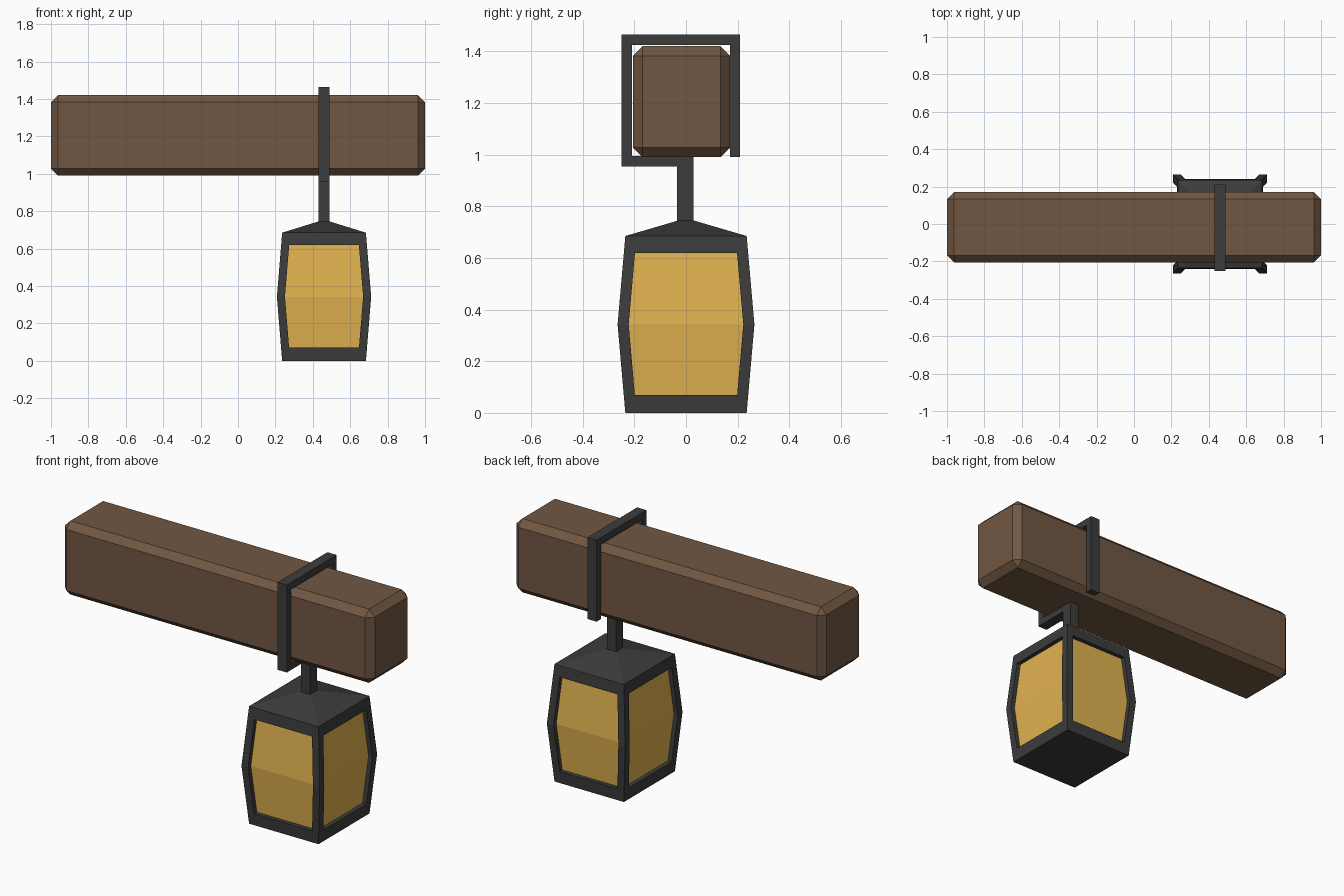
import bpy, bmesh

if "Cube" in bpy.data.objects:
    bpy.data.objects.remove(bpy.data.objects["Cube"])


def material(name, color):
    m = bpy.data.materials.new(name)
    m.diffuse_color = (*color, 1)
    m.use_nodes = True
    m.node_tree.nodes["Principled BSDF"].inputs["Base Color"].default_value = m.diffuse_color
    return m


WOOD = material("wood", (0.165, 0.095, 0.055))
IRON = material("iron", (0.045, 0.045, 0.045))
GLASS = material("amber_glass", (0.76, 0.45, 0.08))


def finish(name, bm, mat):
    me = bpy.data.meshes.new(name)
    bm.to_mesh(me)
    bm.free()
    me.materials.append(mat)
    ob = bpy.data.objects.new(name, me)
    bpy.context.collection.objects.link(ob)
    return ob


# Beam: chamfered timber
bm = bmesh.new()
bmesh.ops.create_cube(bm, size=1)
bmesh.ops.scale(bm, vec=(2, 0.375, 0.43), verts=bm.verts)
bmesh.ops.translate(bm, vec=(0, -0.0175, 1.205), verts=bm.verts)
bmesh.ops.bevel(bm, geom=bm.edges[:], offset=0.037, segments=1,
                profile=0.5, affect='EDGES')
finish("beam", bm, WOOD)

# Hanger: one bent strap profile in the y-z plane, extruded along x
profile = [(-0.035, 0.73), (0.03, 0.73), (0.03, 0.995), (-0.21, 0.995),
           (-0.21, 1.425), (0.17, 1.425), (0.17, 0.99), (0.21, 0.99),
           (0.21, 1.465), (-0.25, 1.465), (-0.25, 0.955), (-0.035, 0.955)]
bm = bmesh.new()
face = bm.faces.new([bm.verts.new((0.43, y, z)) for y, z in profile])
ext = bmesh.ops.extrude_face_region(bm, geom=[face])
bmesh.ops.translate(bm, vec=(0.06, 0, 0),
                    verts=[v for v in ext["geom"] if isinstance(v, bmesh.types.BMVert)])
bmesh.ops.recalc_face_normals(bm, faces=bm.faces[:])
finish("hanger", bm, IRON)

# Lantern: four bulging sides with recessed panes
CX = 0.46
BOTTOM, MID, TOP = 0.0, 0.342, 0.685
BORDER, RECESS = 0.043, 0.025


def half_sizes(z):
    t = 1 - abs(z - MID) / MID
    return 0.224 + 0.028 * t, 0.235 + 0.03 * t


def point(side, u, n, z):
    x, y = [(u, -n), (n, u), (-u, n), (-n, -u)][side]
    return (CX + x, y, z)


def side_loop(side, levels, border, recess):
    """Six points around one side: right edge going up, left edge going down."""
    right, left = [], []
    for z in levels:
        hx, hy = half_sizes(z)
        hu, hn = (hx, hy) if side % 2 == 0 else (hy, hx)
        right.append(point(side, hu - border, hn - recess, z))
        left.append(point(side, border - hu, hn - recess, z))
    return right + left[::-1]


frame, panes = bmesh.new(), bmesh.new()


def add(bm, pts):
    bm.faces.new([bm.verts.new(p) for p in pts])


for s in range(4):
    outer = side_loop(s, (BOTTOM, MID, TOP), 0, 0)
    rim = side_loop(s, (0.07, MID, 0.62), BORDER, 0)
    inner = side_loop(s, (0.07, MID, 0.62), BORDER, RECESS)
    for a, b in ((outer, rim), (rim, inner)):
        for i in range(6):
            j = (i + 1) % 6
            add(frame, (a[i], a[j], b[j], b[i]))
    add(panes, (inner[0], inner[1], inner[4], inner[5]))
    add(panes, (inner[1], inner[2], inner[3], inner[4]))
    # Sloped roof facet up to the stem
    add(frame, (outer[3], outer[2],
                point(s, 0.03, 0.03, 0.745), point(s, -0.03, 0.03, 0.745)))

# Roof cap and floor
add(frame, [point(s, 0.03, 0.03, 0.745) for s in range(4)])
hx, hy = half_sizes(BOTTOM)
add(frame, [(CX + x * hx, y * hy, BOTTOM)
            for x, y in ((-1, -1), (-1, 1), (1, 1), (1, -1))])

for bm in (frame, panes):
    bmesh.ops.remove_doubles(bm, verts=bm.verts[:], dist=0.0005)
finish("lantern_frame", frame, IRON)
finish("lantern_panes", panes, GLASS)
